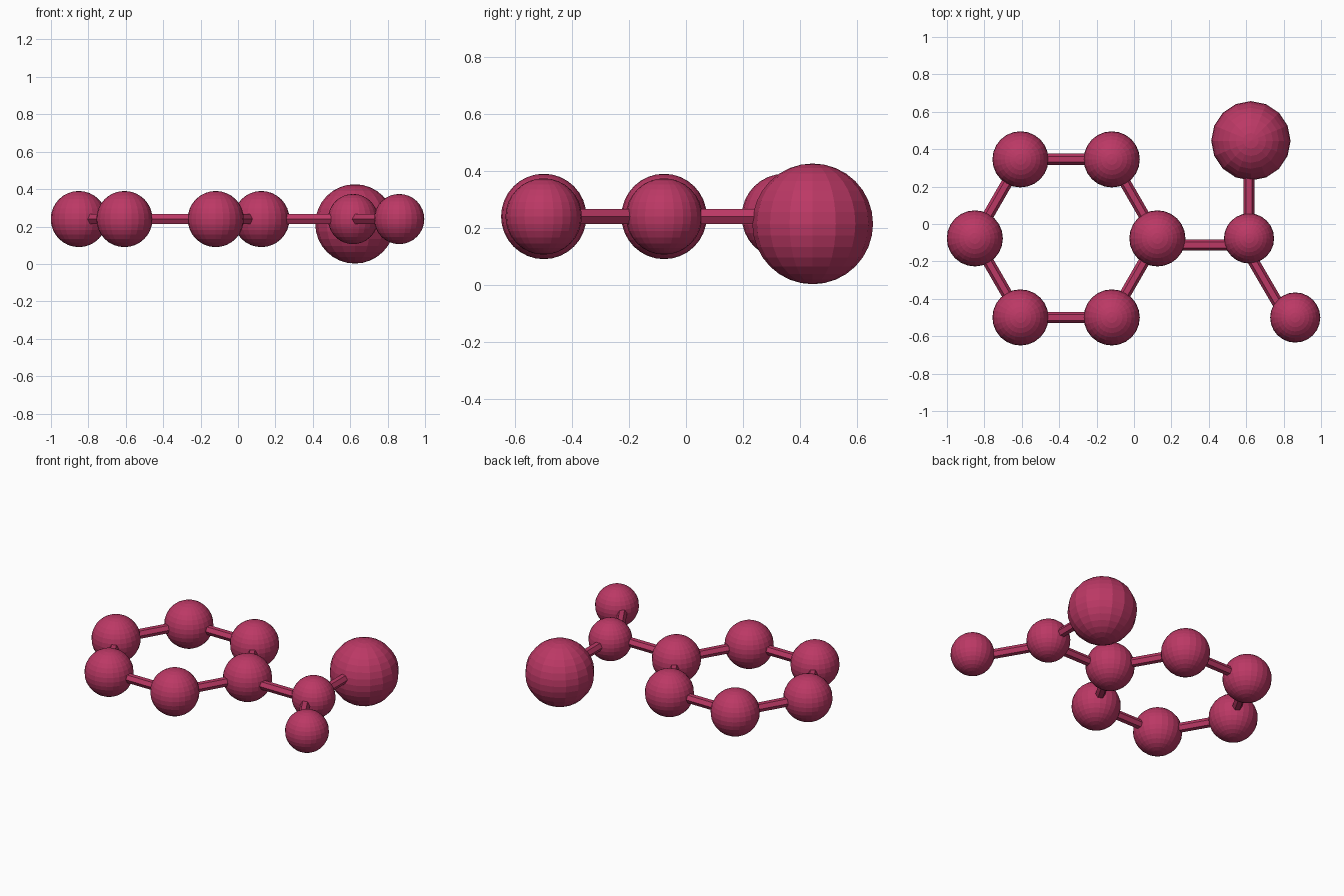
import bpy, math
from mathutils import Vector

if "Cube" in bpy.data.objects:
    bpy.data.objects.remove(bpy.data.objects["Cube"])

crimson = bpy.data.materials.new("crimson")
crimson.diffuse_color = (0.5, 0.04, 0.13, 1)
crimson.use_nodes = True
crimson.node_tree.nodes["Principled BSDF"].inputs["Base Color"].default_value = crimson.diffuse_color
Z = 0.24


def finish(name):
    ob = bpy.context.object
    ob.name = name
    ob.data.materials.append(crimson)
    return ob


def ball(name, x, y, r, z=Z, segments=24, rings=16):
    bpy.ops.mesh.primitive_uv_sphere_add(segments=segments, ring_count=rings,
                                         radius=r, location=(x, y, z))
    finish(name)


def rod(name, a, b, shift=(0, 0)):
    """Hexagonal rod between two plan points, with an optional sideways shift."""
    a, b, s = Vector((*a, Z)), Vector((*b, Z)), Vector((*shift, 0))
    d = b - a
    bpy.ops.mesh.primitive_cylinder_add(vertices=6, radius=0.03, depth=d.length,
                                        location=(a + b) / 2 + s)
    ob = finish(name)
    # lay along x with corners pointing sideways, then turn in plan
    ob.rotation_euler = (0, math.pi / 2, math.atan2(d.y, d.x))


# six-ball ring
hexagon = [(-0.363 + 0.488 * math.cos(i * math.pi / 3),
            -0.077 + 0.488 * math.sin(i * math.pi / 3)) for i in range(6)]
for i, p in enumerate(hexagon):
    ball(f"ring_ball_{i}", *p, 0.15)
    rod(f"ring_rod_{i}", p, hexagon[(i + 1) % 6])

# branch
hub, tip, big = (0.615, -0.077), (0.862, -0.5), (0.625, 0.445)
ball("hub_ball", *hub, 0.134)
ball("end_ball", *tip, 0.134)
ball("large_ball", *big, 0.212, z=0.214, segments=16, rings=16)
rod("link_rod", hexagon[0], hub, (0, -0.035))
rod("end_rod", hub, tip, (-0.036, -0.021))
rod("large_rod", hub, (hub[0], big[1]))
